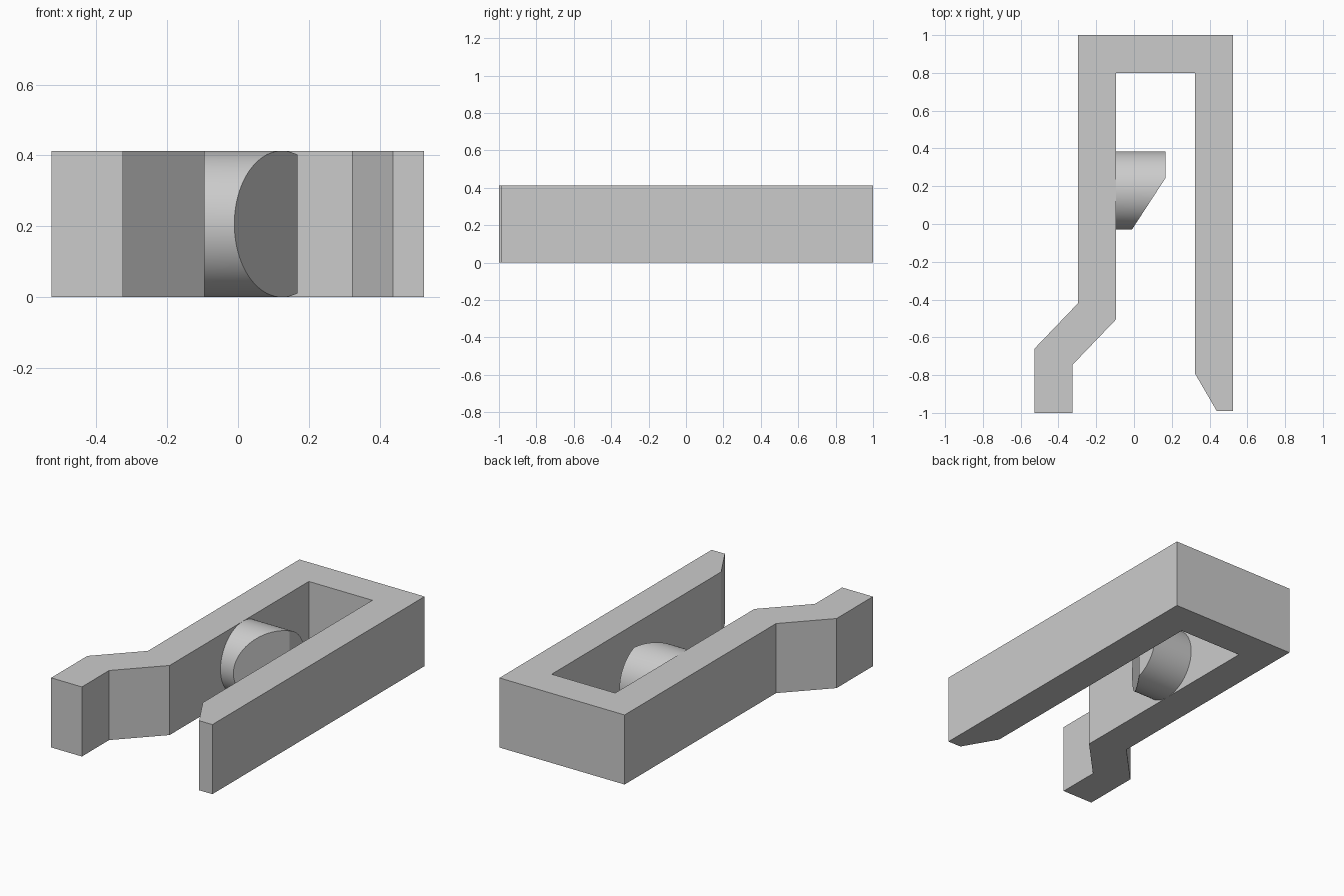
import bpy, bmesh
from math import radians
from mathutils import Matrix, Vector

cube = bpy.data.objects.get("Cube")
if cube:
    bpy.data.objects.remove(cube, do_unlink=True)

HEIGHT = 0.413

grey = bpy.data.materials.new("plain grey")
grey.use_nodes = True
colour = (0.6, 0.6, 0.6, 1)
grey.diffuse_color = colour
grey.node_tree.nodes["Principled BSDF"].inputs["Base Color"].default_value = colour


def finish(name, bm):
    bmesh.ops.recalc_face_normals(bm, faces=bm.faces)
    mesh = bpy.data.meshes.new(name)
    bm.to_mesh(mesh)
    bm.free()
    mesh.materials.append(grey)
    obj = bpy.data.objects.new(name, mesh)
    bpy.context.collection.objects.link(obj)
    return obj


# Clip body: one bent outline raised to full height
outline = [(-0.527, -1), (-0.325, -1), (-0.325, -0.745), (-0.095, -0.505),
           (-0.095, 0.8), (0.322, 0.8), (0.322, -0.79), (0.438, -0.99),
           (0.525, -0.99), (0.525, 1), (-0.297, 1), (-0.297, -0.42),
           (-0.527, -0.66)]
bm = bmesh.new()
base = bm.faces.new([bm.verts.new((x, y, 0)) for x, y in outline])
raised = bmesh.ops.extrude_face_region(bm, geom=[base])["geom"]
bmesh.ops.translate(bm, vec=(0, 0, HEIGHT),
                    verts=[v for v in raised if isinstance(v, bmesh.types.BMVert)])
finish("clip_body", bm)

# Catch peg: sideways cylinder with a sloping lead-in face
start, end, radius = -0.1, 0.168, HEIGHT / 2
place = (Matrix.Translation(((start + end) / 2, 0.178, radius))
         @ Matrix.Rotation(radians(90), 4, 'Y'))
bm = bmesh.new()
bmesh.ops.create_cone(bm, cap_ends=True, segments=96, radius1=radius,
                      radius2=radius, depth=end - start, matrix=place)
slope_low, slope_high = Vector((-0.01, -0.028, 0)), Vector((end, 0.245, 0))
along = slope_high - slope_low
cut = bmesh.ops.bisect_plane(bm, geom=bm.verts[:] + bm.edges[:] + bm.faces[:],
                             plane_co=slope_low, plane_no=(along.y, -along.x, 0),
                             clear_outer=True)
rim = [e for e in cut["geom_cut"] if isinstance(e, bmesh.types.BMEdge)]
bmesh.ops.contextual_create(bm, geom=rim)
peg = finish("catch_peg", bm)

bpy.ops.object.select_all(action='DESELECT')
peg.select_set(True)
bpy.context.view_layer.objects.active = peg
bpy.ops.object.shade_smooth_by_angle(angle=radians(30))
